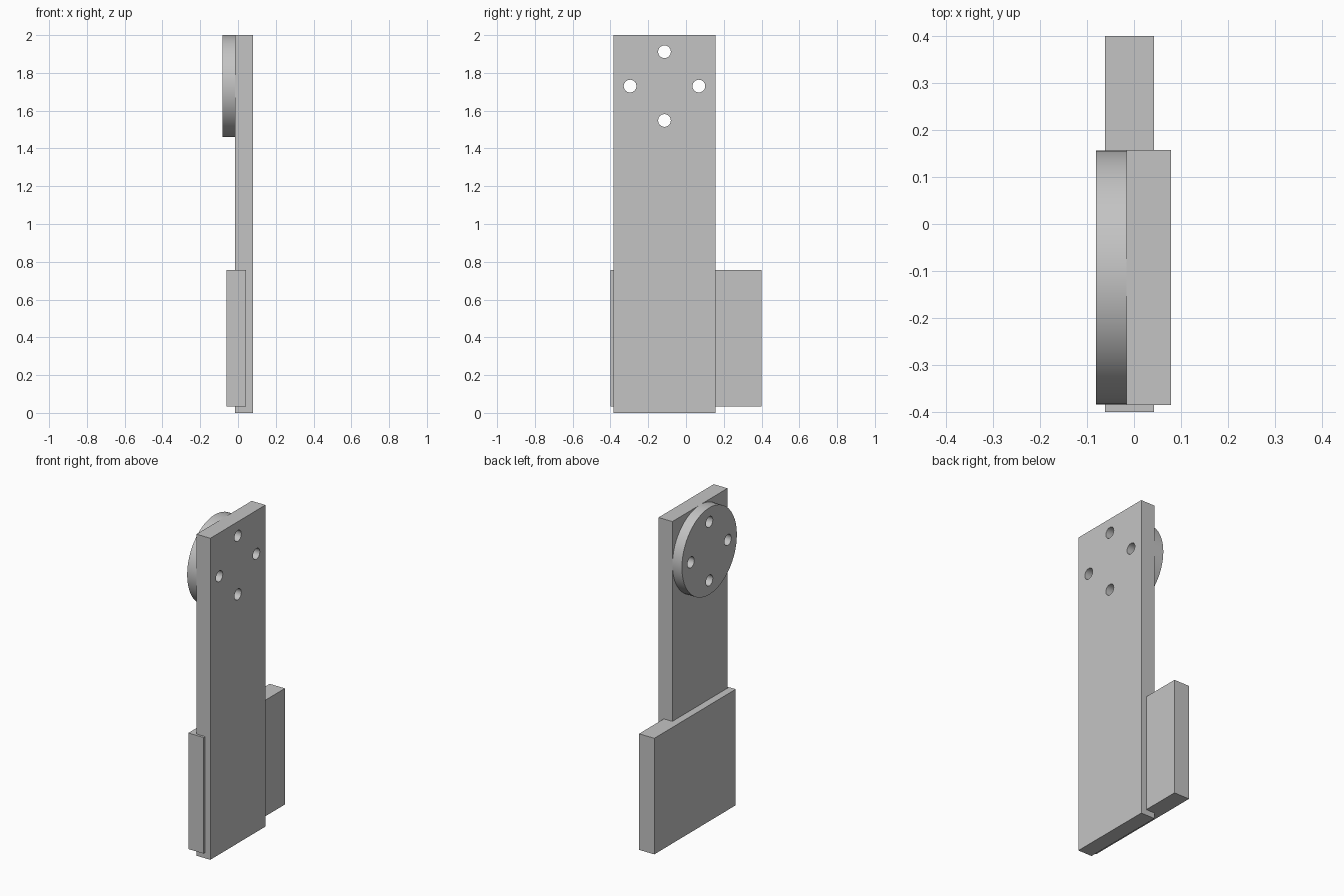
import bpy
from math import pi, sin, cos

if "Cube" in bpy.data.objects:
    bpy.data.objects.remove(bpy.data.objects["Cube"], do_unlink=True)

GREY = (0.55, 0.55, 0.55, 1)
grey = bpy.data.materials.new("plain_grey")
grey.use_nodes = True
grey.diffuse_color = GREY
grey.node_tree.nodes["Principled BSDF"].inputs["Base Color"].default_value = GREY

HUB_Y, HUB_Z = -0.114, 1.73
HOLE_RING = 0.182


def box(name, low, high):
    centre = [(a + b) / 2 for a, b in zip(low, high)]
    bpy.ops.mesh.primitive_cube_add(size=1, location=centre)
    ob = bpy.context.object
    ob.name = name
    ob.scale = [b - a for a, b in zip(low, high)]
    bpy.ops.object.transform_apply(location=False, rotation=False, scale=True)
    ob.data.materials.append(grey)
    return ob


def cylinder(name, radius, x0, x1, y, z, sides):
    bpy.ops.mesh.primitive_cylinder_add(
        vertices=sides, radius=radius, depth=x1 - x0,
        location=((x0 + x1) / 2, y, z), rotation=(0, pi / 2, 0))
    ob = bpy.context.object
    ob.name = name
    ob.data.materials.append(grey)
    return ob


# Main parts: tall plate, round hub and lower block
plate = box("tall_plate", (-0.016, -0.385, 0), (0.079, 0.157, 2))
hub = cylinder("round_hub", 0.27, -0.081, -0.016, HUB_Y, HUB_Z, 64)
box("lower_block", (-0.062, -0.4, 0.035), (0.043, 0.4, 0.757))

# Four bolt holes through plate and hub
for i in range(4):
    a = i * pi / 2
    drill = cylinder(f"hole_cutter_{i + 1}", 0.034, -0.2, 0.2,
                     HUB_Y + HOLE_RING * cos(a), HUB_Z + HOLE_RING * sin(a), 16)
    for part in (plate, hub):
        cut = part.modifiers.new(f"bolt_hole_{i + 1}", "BOOLEAN")
        cut.operation = "DIFFERENCE"
        cut.solver = "EXACT"
        cut.object = drill
    drill.hide_render = True
    drill.hide_viewport = True

# Bake the holes, then smooth the round walls only
for part in (plate, hub):
    bpy.ops.object.select_all(action="DESELECT")
    part.select_set(True)
    bpy.context.view_layer.objects.active = part
    for name in [m.name for m in part.modifiers]:
        bpy.ops.object.modifier_apply(modifier=name)
    bpy.ops.object.shade_smooth_by_angle(angle=pi / 6)

# Remove the spent cutters
for ob in [o for o in bpy.data.objects if o.name.startswith("hole_cutter")]:
    bpy.data.objects.remove(ob, do_unlink=True)
